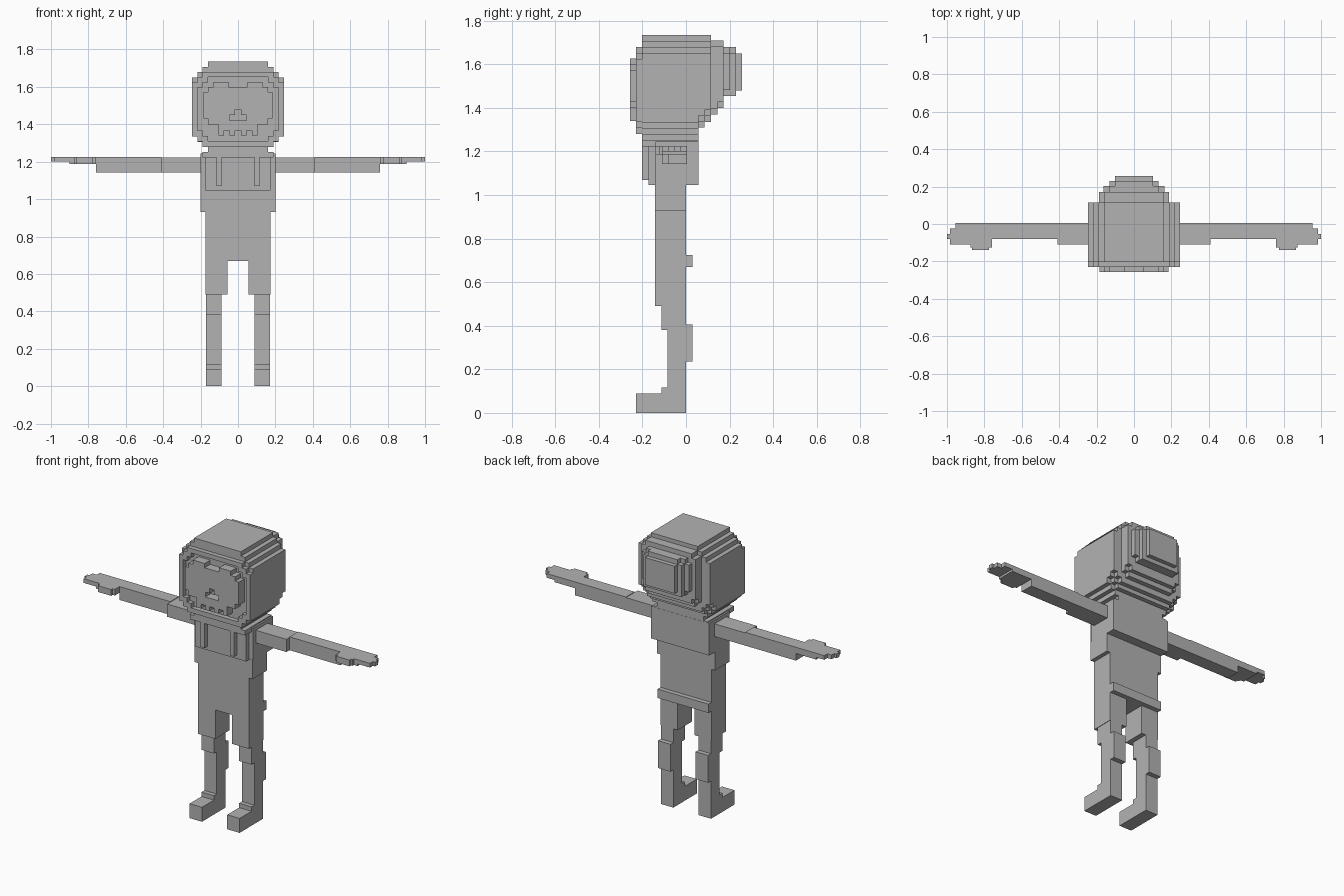
import bpy, bmesh

V = 0.028  # size of one block step

grey = bpy.data.materials.new("plain grey")
grey.diffuse_color = (0.45, 0.45, 0.45, 1)


def finish(name, bm):
    bmesh.ops.recalc_face_normals(bm, faces=bm.faces)
    me = bpy.data.meshes.new(name)
    bm.to_mesh(me)
    bm.free()
    me.materials.append(grey)
    ob = bpy.data.objects.new(name, me)
    bpy.context.collection.objects.link(ob)
    return ob


def boxes(name, spans, mirror=False):
    """Boxes given as x0, x1, y0, y1, z0, z1, optionally repeated on -x."""
    bm = bmesh.new()
    for x0, x1, y0, y1, z0, z1 in spans:
        for a, b in ([(x0, x1), (-x1, -x0)] if mirror else [(x0, x1)]):
            vs = bmesh.ops.create_cube(bm, size=1)["verts"]
            for v in vs:
                v.co = ((a + b) / 2 + v.co.x * (b - a),
                        (y0 + y1) / 2 + v.co.y * (y1 - y0),
                        (z0 + z1) / 2 + v.co.z * (z1 - z0))
    return finish(name, bm)


def half_outline(hw, z0, z1, top, bottom):
    """Right half of a block outline with stair-stepped corners."""
    pts = [(0, z1)]
    for i in range(top, 0, -1):
        k = top - i
        pts += [(hw - i * V, z1 - k * V), (hw - i * V, z1 - (k + 1) * V)]
    pts += [(hw, z1 - top * V), (hw, z0 + bottom * V)]
    for i in range(1, bottom + 1):
        h = z0 + (bottom - i + 1) * V
        pts += [(hw - i * V, h), (hw - i * V, h - V)]
    return pts + [(0, z0)]


def prism(name, half, y0, y1):
    """Mirror a half outline across x = 0 and extrude it along y."""
    bm = bmesh.new()
    for s in (1, -1):
        f = bm.faces.new([bm.verts.new((s * x, y0, z)) for x, z in half])
        new = bmesh.ops.extrude_face_region(bm, geom=[f], use_keep_orig=True)
        for v in new["geom"]:
            if isinstance(v, bmesh.types.BMVert):
                v.co.y = y1
    # remove the inner walls on the centre plane
    inner = [f for f in bm.faces if all(abs(v.co.x) < 1e-6 for v in f.verts)]
    bmesh.ops.delete(bm, geom=inner, context="FACES")
    bmesh.ops.remove_doubles(bm, verts=bm.verts, dist=1e-5)
    return finish(name, bm)


# Hood: slabs that shrink towards the back (y0, y1, half width, z0, z1, top, bottom steps)
for i, (y0, y1, hw, z0, z1, t, b) in enumerate([
        (-0.202, 0.057, 0.245, 1.25, 1.735, 3, 3),
        (0.057, 0.086, 0.245, 1.31, 1.735, 3, 2),
        (0.086, 0.115, 0.245, 1.335, 1.735, 3, 2),
        (0.115, 0.145, 0.187, 1.37, 1.71, 1, 1),
        (0.145, 0.172, 0.187, 1.40, 1.71, 1, 1),
        (0.172, 0.202, 0.162, 1.455, 1.68, 1, 1),
        (0.202, 0.230, 0.130, 1.455, 1.68, 1, 0),
        (0.230, 0.257, 0.102, 1.48, 1.65, 0, 0)]):
    prism(f"hood_layer_{i + 1}", half_outline(hw, z0, z1, t, b), y0, y1)

# Hood rim framing the face
rim = half_outline(0.245, 1.28, 1.68, 2, 2)
rim += half_outline(0.217, 1.31, 1.652, 2, 2)[::-1]
prism("hood_rim", rim, -0.23, -0.202)

# Face plate with brows, toothed lower edge and a nose opening
face = [(0, 1.60), (0.05, 1.60), (0.05, 1.627), (0.13, 1.627), (0.13, 1.60),
        (0.16, 1.60), (0.16, 1.573), (0.185, 1.573), (0.185, 1.43),
        (0.16, 1.43), (0.16, 1.40), (0.105, 1.40), (0.105, 1.34),
        (0.075, 1.34), (0.075, 1.367), (0.045, 1.367), (0.045, 1.34),
        (0.016, 1.34), (0.016, 1.367), (0, 1.367),
        (0, 1.42), (0.045, 1.42), (0.045, 1.45), (0.016, 1.45),
        (0.016, 1.48), (0, 1.48)]
prism("face", face, -0.257, -0.202)

# Jacket, collar and drawstrings
boxes("jacket", [(-0.2, 0.2, -0.14, 0.058, 1.045, 1.245),
                 (-0.175, 0.175, -0.172, -0.14, 1.045, 1.245)])
boxes("collar", [(-0.19, 0.19, -0.202, 0.057, 1.222, 1.252)])
boxes("drawstring", [(0.088, 0.115, -0.202, -0.17, 1.07, 1.225)], True)

# Lower torso and seat
boxes("waist", [(-0.2, 0.2, -0.142, 0, 0.93, 1.05)])
boxes("hips", [(-0.175, 0.175, -0.142, 0, 0.67, 0.93),
               (-0.175, 0.175, 0, 0.029, 0.67, 0.725)])

# Legs: thigh, knee, shin, calf, ankle and foot
boxes("thigh", [(0.057, 0.175, -0.142, 0, 0.49, 0.67)], True)
boxes("shin", [(0.087, 0.172, -0.113, 0, 0.38, 0.49),
               (0.087, 0.172, -0.085, 0, 0.09, 0.38),
               (0.087, 0.172, 0, 0.029, 0.235, 0.405)], True)
boxes("foot", [(0.087, 0.172, -0.23, 0, 0, 0.09),
               (0.087, 0.172, -0.113, -0.085, 0.09, 0.117)], True)

# Arms stretched sideways
boxes("upper_arm", [(0.2, 0.41, -0.11, 0.005, 1.143, 1.222)], True)
boxes("forearm", [(0.41, 0.76, -0.08, 0.005, 1.143, 1.226)], True)

# Hands with thumb and stepped fingertips
boxes("hand", [(0.76, 0.90, -0.11, 0.005, 1.187, 1.226),
               (0.90, 0.955, -0.11, 0.005, 1.2, 1.226),
               (0.955, 0.985, -0.11, -0.025, 1.2, 1.226),
               (0.985, 1.0, -0.08, -0.053, 1.2, 1.226)], True)
boxes("thumb", [(0.76, 0.875, -0.125, -0.11, 1.187, 1.226),
                (0.775, 0.865, -0.14, -0.125, 1.187, 1.226)], True)
